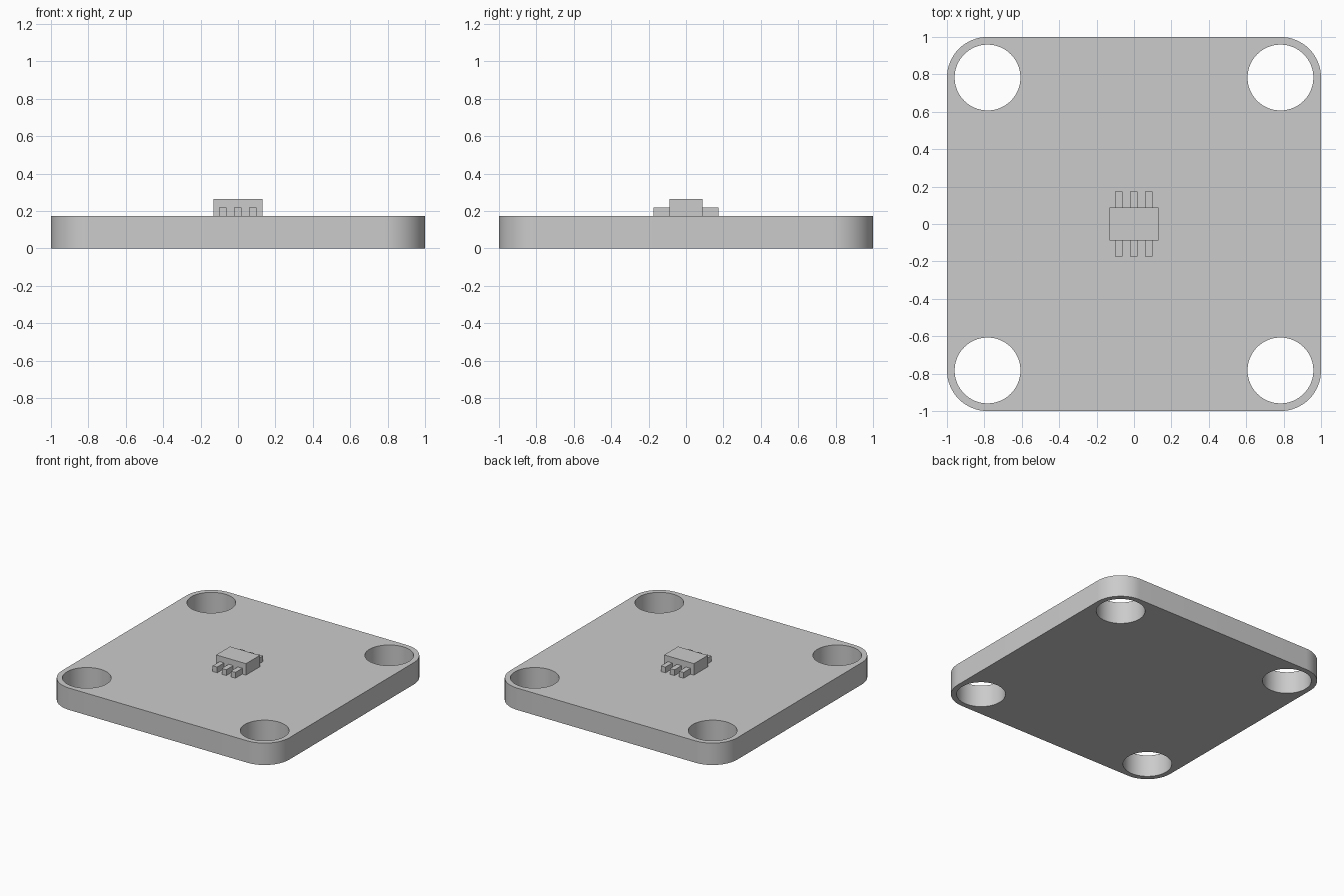
import bpy, bmesh
from math import cos, sin, pi, radians

if "Cube" in bpy.data.objects:
    bpy.data.objects.remove(bpy.data.objects["Cube"])

THICK = 0.174      # plate thickness
INSET = 0.217      # corner radius; holes share the corner centres
HOLE_R = 0.176
C = 1 - INSET


def finish(name, bm):
    bmesh.ops.recalc_face_normals(bm, faces=bm.faces)
    mesh = bpy.data.meshes.new(name)
    bm.to_mesh(mesh)
    bm.free()
    ob = bpy.data.objects.new(name, mesh)
    bpy.context.collection.objects.link(ob)
    return ob


def arc(cx, cy, r, start, sweep, n):
    return [(cx + r * cos(start + sweep * i / n), cy + r * sin(start + sweep * i / n))
            for i in range(n + 1)]


def box(name, x, y, z):
    bm = bmesh.new()
    bmesh.ops.create_cube(bm, size=1)
    for v in bm.verts:
        for i, (lo, hi) in enumerate((x, y, z)):
            v.co[i] = lo if v.co[i] < 0 else hi
    return finish(name, bm)


# Rounded plate with four through holes
corners = [(C, C), (-C, C), (-C, -C), (C, -C)]
loops = [[p for k, (x, y) in enumerate(corners)
          for p in arc(x, y, INSET, k * pi / 2, pi / 2, 16)]]
loops += [arc(x, y, HOLE_R, 0, 2 * pi, 64)[:-1] for x, y in corners]
bm = bmesh.new()
for loop in loops:
    verts = [bm.verts.new((x, y, 0)) for x, y in loop]
    for a, b in zip(verts, verts[1:] + verts[:1]):
        bm.edges.new((a, b))
bmesh.ops.triangle_fill(bm, edges=bm.edges[:], use_beauty=True, normal=(0, 0, 1))
ext = bmesh.ops.extrude_face_region(bm, geom=bm.faces[:], use_keep_orig=True)
top = [g for g in ext["geom"] if isinstance(g, bmesh.types.BMVert)]
bmesh.ops.translate(bm, verts=top, vec=(0, 0, THICK))
plate = finish("plate", bm)
bpy.context.view_layer.objects.active = plate
plate.select_set(True)
bpy.ops.object.shade_smooth_by_angle(angle=radians(30))
plate.select_set(False)

# Small chip on top
box("chip_body", (-0.131, 0.131), (-0.087, 0.087), (THICK, 0.265))

# Three pins on each long side of the chip
for side, ys in (("front", (-0.174, -0.087)), ("back", (0.087, 0.174))):
    for i in (-1, 0, 1):
        x = i * 0.08 - 0.001
        box(f"{side}_pin_{i + 2}", (x - 0.02, x + 0.02), ys, (THICK, 0.22))
